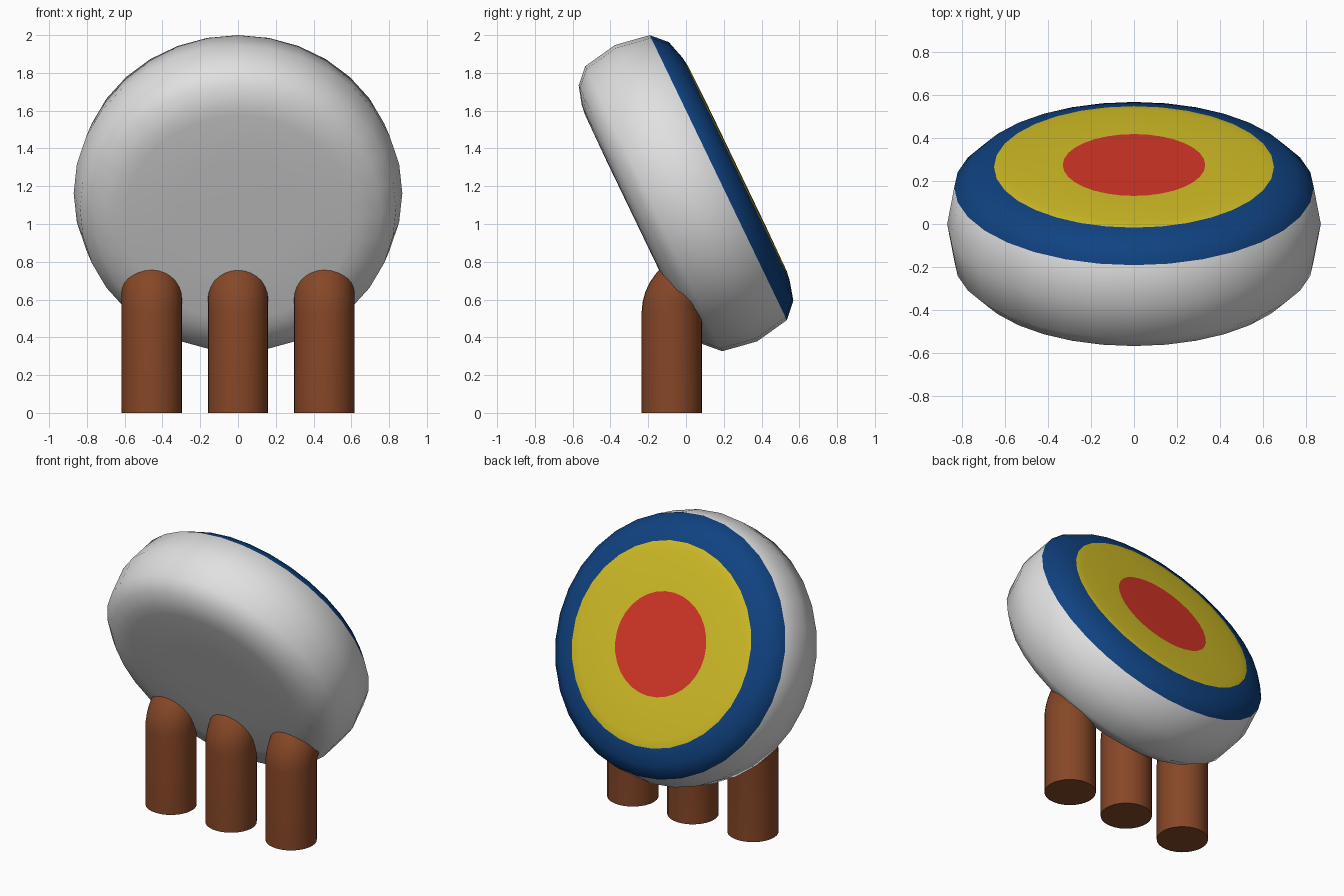
import bpy, bmesh, math
from mathutils import Matrix, Vector

if "Cube" in bpy.data.objects:
    bpy.data.objects.remove(bpy.data.objects["Cube"])

def mat(name, rgb):
    m = bpy.data.materials.new(name)
    m.diffuse_color = (*rgb, 1)
    m.use_nodes = True
    m.node_tree.nodes["Principled BSDF"].inputs["Base Color"].default_value = m.diffuse_color
    return m

white = mat("white", (0.75, 0.75, 0.75))
blue = mat("blue", (0.005, 0.055, 0.22))
yellow = mat("yellow", (0.65, 0.52, 0.02))
red = mat("red", (0.68, 0.038, 0.02))
brown = mat("brown", (0.24, 0.063, 0.02))

def finish(name, bm, mats, angle):
    bmesh.ops.recalc_face_normals(bm, faces=bm.faces)
    me = bpy.data.meshes.new(name)
    bm.to_mesh(me)
    bm.free()
    for m in mats:
        me.materials.append(m)
    ob = bpy.data.objects.new(name, me)
    bpy.context.collection.objects.link(ob)
    bpy.ops.object.select_all(action='DESELECT')
    ob.select_set(True)
    bpy.context.view_layer.objects.active = ob
    bpy.ops.object.shade_smooth_by_angle(angle=math.radians(angle))
    return ob

def loft(bm, rings, mats=None):
    """Skin rings of points, cap both ends; mats gives one index per band."""
    vs = [[bm.verts.new(p) for p in r] for r in rings]
    n = len(vs[0])
    for k in range(len(vs) - 1):
        for i in range(n):
            j = (i + 1) % n
            f = bm.faces.new((vs[k][i], vs[k][j], vs[k + 1][j], vs[k + 1][i]))
            f.material_index = mats[k] if mats else 0
    bm.faces.new(vs[0][::-1])
    top = bm.faces.new(vs[-1])
    top.material_index = mats[-1] if mats else 0

def circle(r, z, n):
    return [Vector((r * math.cos(2 * math.pi * i / n), r * math.sin(2 * math.pi * i / n), z))
            for i in range(n)]

# Tilted target disc: (radius, height along axis), colour of the band above each
profile = [(0.33, -0.305, 0), (0.60, -0.302, 0), (0.66, -0.295, 0), (0.76, -0.265, 0),
           (0.837, -0.19, 0), (0.87, 0.0, 0), (0.837, 0.19, 1), (0.76, 0.265, 1),
           (0.652, 0.295, 2), (0.60, 0.302, 2), (0.332, 0.305, 3)]
bm = bmesh.new()
loft(bm, [circle(r, h, 32) for r, h, c in profile], [c for r, h, c in profile])
# axis leans to +y and up
tilt = Matrix.Translation((0, 0, 1.163)) @ Matrix.Rotation(math.radians(-64.3), 4, 'X')
bm.transform(tilt)
finish("target_disc", bm, [white, blue, yellow, red], 60)

# Legs: upright cylinders whose tops bend back into the disc
R, CY, BEND_Z = 0.16, -0.075, 0.53
pivot = Vector((0, CY + R + 0.003, BEND_Z))
for name, x in (("left_leg", -0.456), ("middle_leg", 0), ("right_leg", 0.456)):
    bm = bmesh.new()
    def ring(z):
        return [p + Vector((0, CY, 0)) for p in circle(R, z, 28)]
    rings = [ring(0)]
    for k in range(7):
        rot = Matrix.Rotation(math.radians(-10 * k), 3, 'X')
        rings.append([pivot + rot @ (p - pivot) for p in ring(BEND_Z)])
    loft(bm, rings)
    bm.transform(Matrix.Translation((x, 0, 0)))
    finish(name, bm, [brown], 40)
